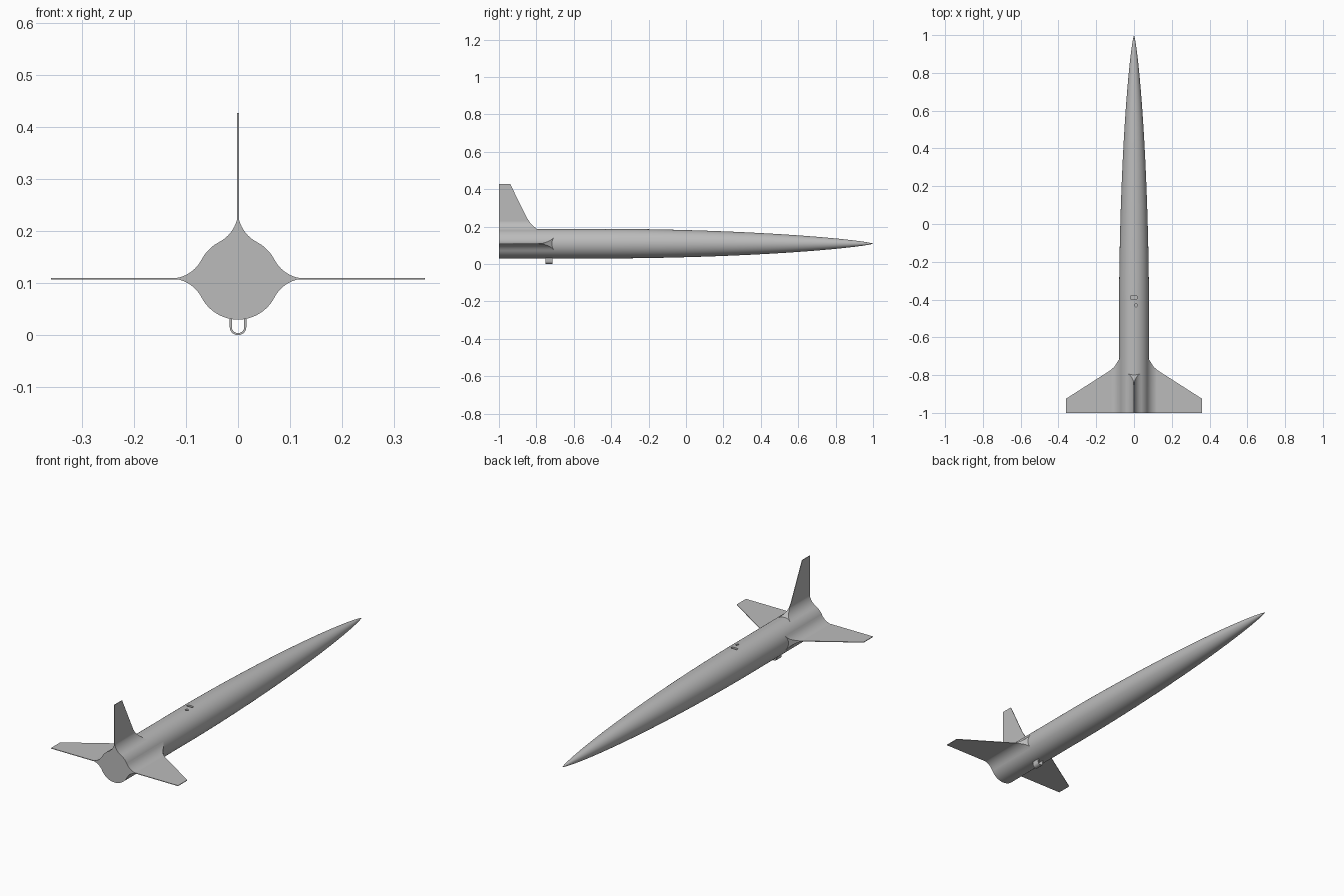
import bpy, bmesh
from math import sin, cos, pi, sqrt, radians
from mathutils import Matrix

cube = bpy.data.objects.get("Cube")
if cube:
    bpy.data.objects.remove(cube, do_unlink=True)

AXIS_Z = 0.109      # height of the body axis
R = 0.079           # body radius
SHOULDER = -0.4     # where the nose curve starts
FILLET = 0.0675     # fin root fillet radius
FILLET_END = 0.13   # distance from the axis where the fillet meets the fin
SKIN = 0.0015       # half thickness of a fin

grey = bpy.data.materials.new("plain grey")
grey.use_nodes = True
grey.diffuse_color = (0.5, 0.5, 0.5, 1)
grey.node_tree.nodes["Principled BSDF"].inputs["Base Color"].default_value = (0.5, 0.5, 0.5, 1)


def loft(name, rings):
    """Skin a row of equal point rings and cap both ends."""
    bm = bmesh.new()
    rows = [[bm.verts.new(p) for p in ring] for ring in rings]
    n = len(rows[0])
    for a, b in zip(rows, rows[1:]):
        for i in range(n):
            j = (i + 1) % n
            bm.faces.new((a[i], a[j], b[j], b[i]))
    bm.faces.new(rows[0])
    bm.faces.new(rows[-1])
    bmesh.ops.recalc_face_normals(bm, faces=bm.faces)
    mesh = bpy.data.meshes.new(name)
    bm.to_mesh(mesh)
    bm.free()
    mesh.materials.append(grey)
    obj = bpy.data.objects.new(name, mesh)
    bpy.context.collection.objects.link(obj)
    return obj


def smooth(obj):
    bpy.ops.object.select_all(action='DESELECT')
    obj.select_set(True)
    bpy.context.view_layer.objects.active = obj
    bpy.ops.object.shade_smooth_by_angle(angle=radians(30))


def circle(y, r, sides=96):
    return [(r * cos(2 * pi * i / sides), y, AXIS_Z + r * sin(2 * pi * i / sides))
            for i in range(sides)]


def cut(obj, cutter):
    """Subtract the cutter, then discard it."""
    cutter.hide_render = True
    mod = obj.modifiers.new("cut", 'BOOLEAN')
    mod.operation, mod.solver, mod.object = 'DIFFERENCE', 'EXACT', cutter
    bpy.context.view_layer.objects.active = obj
    bpy.ops.object.modifier_apply(modifier=mod.name)
    bpy.data.objects.remove(cutter, do_unlink=True)


# Body: straight tube with a long, round-tipped nose curve
rings = [circle(-1, R)]
steps = 40
for i in range(steps + 1):
    a = pi + (0.05 - pi) * i / steps
    r = R * sqrt((a - sin(2 * a) / 2 + sin(a) ** 3 / 3) / pi)
    rings.append(circle(1 - (1 - SHOULDER) / 2 * (1 - cos(a)), r))
body = loft("body", rings)

# Small slot and round hole in the top of the body
top = AXIS_Z + R
slot = loft("slot_cutter", [[(-0.018, -0.396, z), (0.016, -0.396, z),
                             (0.016, -0.382, z), (-0.018, -0.382, z)]
                            for z in (top - 0.015, top + 0.02)])
hole = loft("hole_cutter", [[(0.011 + 0.007 * cos(k * pi / 8), -0.43 + 0.009 * sin(k * pi / 8), z)
                             for k in range(16)] for z in (top - 0.015, top + 0.02)])
cut(body, slot)
cut(body, hole)
smooth(body)


def lead_y(outline, d):
    """Leading edge position at distance d from the axis."""
    for (d0, y0), (d1, y1) in zip(outline, outline[1:]):
        if d <= d1:
            return y0 + (y1 - y0) * (d - d0) / (d1 - d0)
    return outline[-1][1]


# Fins: thin plates flaring into the body through a concave fillet
def fin(name, outline, angle):
    root, tip = outline[0][0], outline[-1][0]
    count = 14
    stations = [root + (FILLET_END - root) * i / count for i in range(count + 1)]
    stations += [FILLET_END + 0.008, tip]
    spin = Matrix.Translation((0, 0, AXIS_Z)) @ Matrix.Rotation(-angle, 4, 'Y')
    sections = []
    for d in stations:
        gap = max(0, FILLET_END - d)
        h = max(SKIN, FILLET - sqrt(FILLET ** 2 - gap ** 2))
        y = lead_y(outline, d)
        sections.append([(d, -1, -h), (d, y, -h), (d, y, h), (d, -1, h)])
    obj = loft(name, sections)
    obj.data.transform(spin)
    smooth(obj)


side = [(0.07, -0.705), (0.079, -0.717), (0.105, -0.757), (0.13, -0.778), (0.36, -0.925)]
upper = [(0.07, -0.79), (0.08, -0.8), (0.105, -0.828), (0.136, -0.85), (0.319, -0.94)]
fin("left_fin", side, 0)
fin("right_fin", side, pi)
fin("top_fin", upper, pi / 2)

# Guide loop: U-shaped strap under the body
OUTER, WALL = 0.016, 0.004
path = [(1, 0, 0.037)]
path += [(cos(k * pi / 16), -sin(k * pi / 16), OUTER) for k in range(17)]
path += [(-1, 0, 0.037)]
strap = []
for cx, cz, z in path:
    strap.append([(cx * r, y, z + cz * r) for r, y in
                  ((OUTER, -0.752), (OUTER, -0.713), (OUTER - WALL, -0.713), (OUTER - WALL, -0.752))])
smooth(loft("guide_loop", strap))
